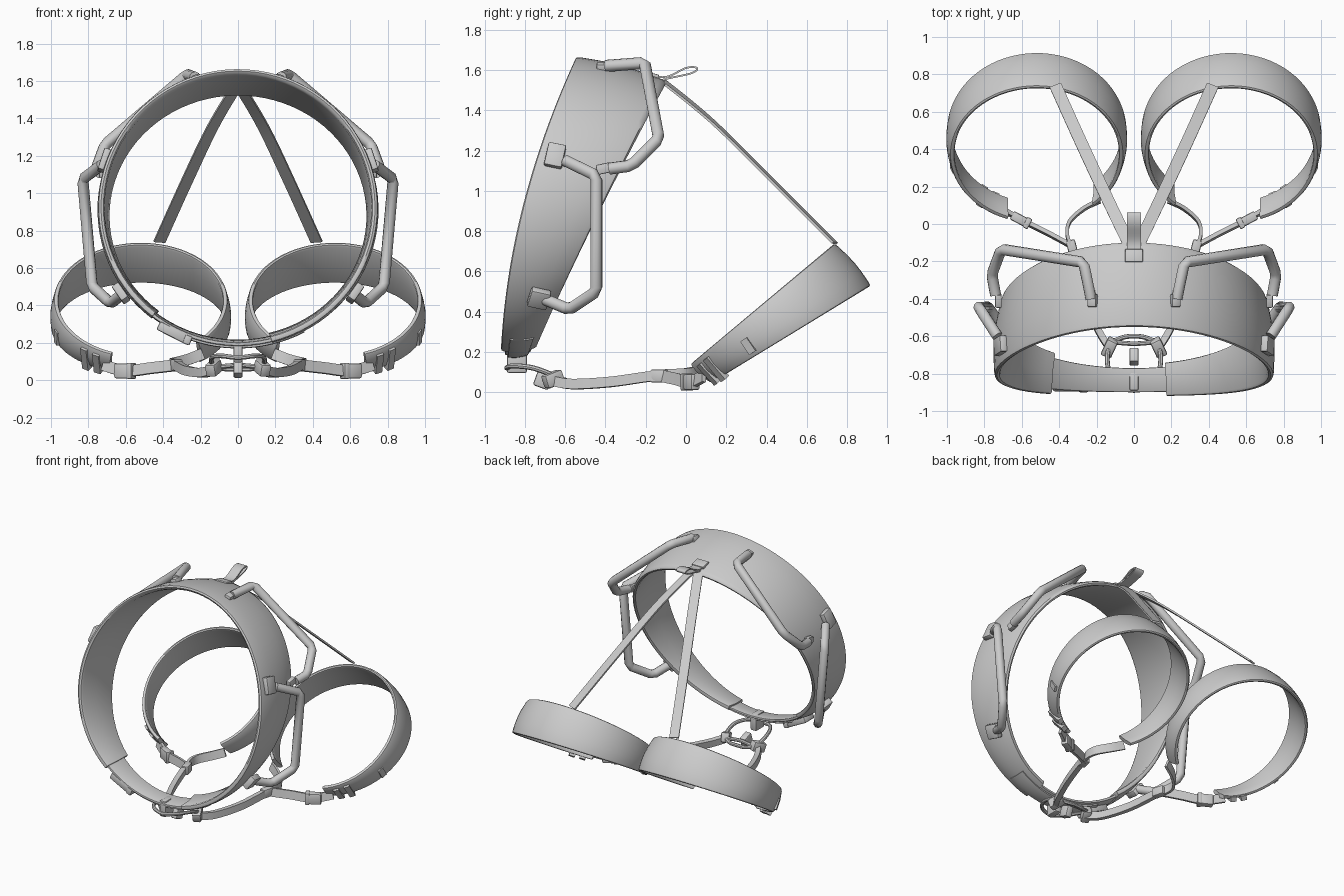
import bpy, bmesh, math
from mathutils import Vector, Matrix, Euler

if "Cube" in bpy.data.objects:
    bpy.data.objects.remove(bpy.data.objects["Cube"], do_unlink=True)

GREY = (0.6, 0.6, 0.6, 1)
grey = bpy.data.materials.new("plain grey")
grey.use_nodes = True
grey.diffuse_color = GREY
grey.node_tree.nodes["Principled BSDF"].inputs["Base Color"].default_value = GREY


def finish(name, bm, mirror):
    bmesh.ops.recalc_face_normals(bm, faces=bm.faces)
    mesh = bpy.data.meshes.new(name)
    bm.to_mesh(mesh)
    bm.free()
    mesh.materials.append(grey)
    for p in mesh.polygons:
        p.use_smooth = True
    mesh.set_sharp_from_angle(angle=math.radians(40))
    ob = bpy.data.objects.new(name, mesh)
    bpy.context.collection.objects.link(ob)
    if mirror:
        ob.modifiers.new("mirror", 'MIRROR').use_mirror_merge = False


def skin(name, rings, closed, mirror):
    """Join a row of equal cross-sections into one solid."""
    bm = bmesh.new()
    rows = [[bm.verts.new(p) for p in ring] for ring in rings]
    n = len(rows[0])
    for i in range(len(rows) if closed else len(rows) - 1):
        a, b = rows[i], rows[(i + 1) % len(rows)]
        for j in range(n):
            k = (j + 1) % n
            bm.faces.new((a[j], a[k], b[k], b[j]))
    if not closed:
        bm.faces.new(rows[0])
        bm.faces.new(rows[-1])
    finish(name, bm, mirror)


# Padded band cross-section: position across the band, depth into it
PAD = [(0, .5), (.015, .15), (.06, 0), (.3, -.3), (.5, -.4), (.7, -.3), (.94, 0),
       (.985, .15), (1, .5), (.985, .85), (.94, 1), (.5, .8), (.06, 1), (.015, .85)]


def band(name, shape, start, end, steps, thick, out=0, inset=0, mirror=False):
    closed = end - start >= 360
    rings = []
    for i in range(steps if closed else steps + 1):
        a = math.radians(start + (end - start) * i / steps)
        ring = []
        for t, d in PAD:
            centre, p = shape(a, inset + t * (1 - 2 * inset))
            ring.append(p + (centre - p).normalized() * (d * thick - out))
        rings.append(ring)
    skin(name, rings, closed, mirror)


def smooth(pts, closed, steps=6):
    n, res = len(pts), []
    for i in range(n if closed else n - 1):
        if closed:
            q = [pts[(i + k) % n] for k in (-1, 0, 1, 2)]
        else:
            q = [pts[min(max(i + k, 0), n - 1)] for k in (-1, 0, 1, 2)]
        for s in range(steps):
            t = s / steps
            res.append(q[1] + (q[2] - q[0]) * (t / 2)
                       + (q[0] * 2 - q[1] * 5 + q[2] * 4 - q[3]) * (t * t / 2)
                       + (q[1] * 3 - q[0] - q[2] * 3 + q[3]) * (t ** 3 / 2))
    return res if closed else res + [pts[-1]]


def chamfer(pts, cut=.02):
    res = [pts[0]]
    for a, b, c in zip(pts, pts[1:], pts[2:]):
        res += [b + (a - b).normalized() * cut, b + (c - b).normalized() * cut]
    return res + [pts[-1]]


def sweep(name, pts, across, section, closed=False, curved=True, mirror=False):
    pts = [Vector(p) for p in pts]
    pts = smooth(pts, closed) if curved else chamfer(pts)
    n, rings = len(pts), []
    for i, p in enumerate(pts):
        if closed:
            tan = pts[(i + 1) % n] - pts[i - 1]
        else:
            tan = pts[min(i + 1, n - 1)] - pts[max(i - 1, 0)]
        tan.normalize()
        u = Vector(across)
        u = (u - tan * u.dot(tan)).normalized()
        v = tan.cross(u)
        rings.append([p + u * a + v * b for a, b in section])
    skin(name, rings, closed, mirror)


def flat(w, t):
    return [(-w / 2, -t / 2), (w / 2, -t / 2), (w / 2, t / 2), (-w / 2, t / 2)]


def round_section(r, sides=10):
    return [(r * math.cos(math.tau * i / sides), r * math.sin(math.tau * i / sides))
            for i in range(sides)]


def box(name, loc, size, rot=(0, 0, 0), mirror=False):
    bm = bmesh.new()
    turn = Euler([math.radians(r) for r in rot]).to_matrix().to_4x4()
    bmesh.ops.create_cube(bm, size=1, matrix=Matrix.Translation(loc) @ turn
                          @ Matrix.Diagonal((*size, 1)))
    bmesh.ops.bevel(bm, geom=bm.edges[:], offset=min(size) * .2, segments=2,
                    affect='EDGES', profile=.5)
    finish(name, bm, mirror)


def waist(a, t):
    s, c = math.sin(a), math.cos(a)
    front = Vector((.75 * s, -.81 + .185 * c + .075 * c * c, .925 + .745 * c))
    rear = Vector((.72 * s, -.44 + .325 * c + .015 * c * c, .875 + .675 * c))
    p = front.lerp(rear, t)
    return Vector((0, p.y, .925 - .05 * t)), p


def thigh(a, t):
    s, c = math.sin(a), math.cos(a)
    low = Vector((.52 + .48 * s, .51 + .41 * c, .28 + .25 * c))
    high = Vector((.52 + .465 * s, .37 + .37 * c, .43 + .31 * c))
    return Vector((.52, .51, .28)).lerp(Vector((.52, .37, .43)), t), low.lerp(high, t)


# Waist belt: padding, closing webbing and overlapping tail
band("waist_padding", waist, -142, 166, 72, .035)
band("waist_webbing", waist, 0, 360, 80, .02, inset=.12)
band("waist_webbing_tail", waist, 152, 206, 16, .014, out=.014, inset=.2)
box("waist_buckle", (-.35, -.84, .255), (.17, .11, .05), (0, 27, 0))
box("waist_buckle_bar", (-.27, -.84, .215), (.04, .12, .05), (0, 22, 0))

# Leg loops with their keepers and buckles
band("leg_loops", thigh, -138, 160, 60, .026, mirror=True)
for i, a in enumerate((112, 142, 151)):
    rad = math.radians(a)
    p = thigh(rad, .35)[1]
    across = thigh(rad, 1)[1] - thigh(rad, 0)[1]
    along = thigh(rad + .06, .35)[1] - thigh(rad - .06, .35)[1]
    half = along.normalized() * .02
    sweep(f"leg_keeper_{i + 1}", [p - half, p + half], across,
          flat((.08, .14, .13)[i], .035), mirror=True)
box("leg_buckles", (.61, .025, .05), (.1, .05, .08), (0, 0, 28), mirror=True)
box("leg_buckle_bars", (.57, .005, .05), (.03, .06, .085), (0, 0, 28), mirror=True)

# Webbing from the leg loops to the front tie-in
sweep("outer_leg_straps", [(.72, .09, .08), (.6, .02, .05), (.46, -.05, .065), (.33, -.12, .08)],
      (0, .2, 1), flat(.06, .022), mirror=True)
sweep("inner_leg_straps", [(.19, .12, .14), (.27, .08, .11), (.345, .01, .09),
                           (.355, -.07, .085), (.32, -.14, .08)],
      (0, .2, 1), flat(.06, .018), mirror=True)
sweep("front_leg_straps", [(.34, -.1, .085), (.32, -.2, .075), (.27, -.38, .05),
                           (.19, -.57, .04), (.12, -.68, .06)],
      (0, .2, 1), flat(.05, .035), mirror=True)
box("strap_joints", (.33, -.13, .08), (.05, .09, .065), (0, 0, -15), mirror=True)
box("strap_end_buckles", (.13, -.66, .065), (.06, .1, .07), (20, 0, 25), mirror=True)

# Front tie-in ring and tabs
half = [(.09, -.86, .13), (.14, -.76, .12), (.13, -.65, .08), (.07, -.61, .06)]
ring = [(0, -.89, .12)] + half + [(0, -.6, .06)] + [(-x, y, z) for x, y, z in half[::-1]]
sweep("tie_in_ring", ring, (0, .3, 1), round_section(.013, 8), closed=True)
sweep("tie_in_bar", [(-.12, -.63, .07), (0, -.64, .08), (.12, -.63, .07)],
      (0, .3, 1), round_section(.013, 8))
box("tie_in_tab", (0, -.84, .155), (.05, .1, .12))
box("tie_in_lower_tab", (0, -.71, .06), (.05, .08, .08), (-20, 0, 0))

# Rear elastic straps and hanging loop
sweep("rear_risers", [(.02, -.12, 1.55), (.14, .13, 1.345), (.28, .43, 1.05), (.42, .74, .74)],
      (1, .1, -.35), flat(.065, .012), mirror=True)
sweep("rear_hanging_loop", [(0, -.2, 1.58), (0, -.1, 1.565), (0, 0, 1.61), (0, .055, 1.61),
                            (0, .03, 1.585), (0, -.08, 1.56), (0, -.14, 1.545)],
      (1, 0, 0), flat(.075, .009))
box("rear_loop_stitching", (0, -.17, 1.575), (.095, .07, .02), (-14, 0, 0))

# Gear loops and their mounts
LEAN = (.7, -.6, .3)
sweep("rear_gear_loops", [(.23, -.4, 1.62), (.27, -.205, 1.635), (.71, -.135, 1.26),
                          (.76, -.27, 1.125), (.74, -.38, 1.11)],
      LEAN, round_section(.03), curved=False, mirror=True)
sweep("front_gear_loops", [(.73, -.6, 1.15), (.83, -.445, 1.075), (.78, -.445, .5),
                           (.68, -.58, .41), (.62, -.7, .46)],
      LEAN, round_section(.03), curved=False, mirror=True)
box("rear_gear_top_mounts", (.22, -.41, 1.61), (.05, .07, .05), (0, 18, 0), mirror=True)
box("rear_gear_side_mounts", (.725, -.41, 1.11), (.035, .07, .05), (12, 0, 0), mirror=True)
box("front_gear_top_mounts", (.715, -.65, 1.175), (.04, .09, .12), (-12, -18, 0), mirror=True)
box("front_gear_low_mounts", (.625, -.73, .465), (.045, .1, .1), (-15, 35, 0), mirror=True)
